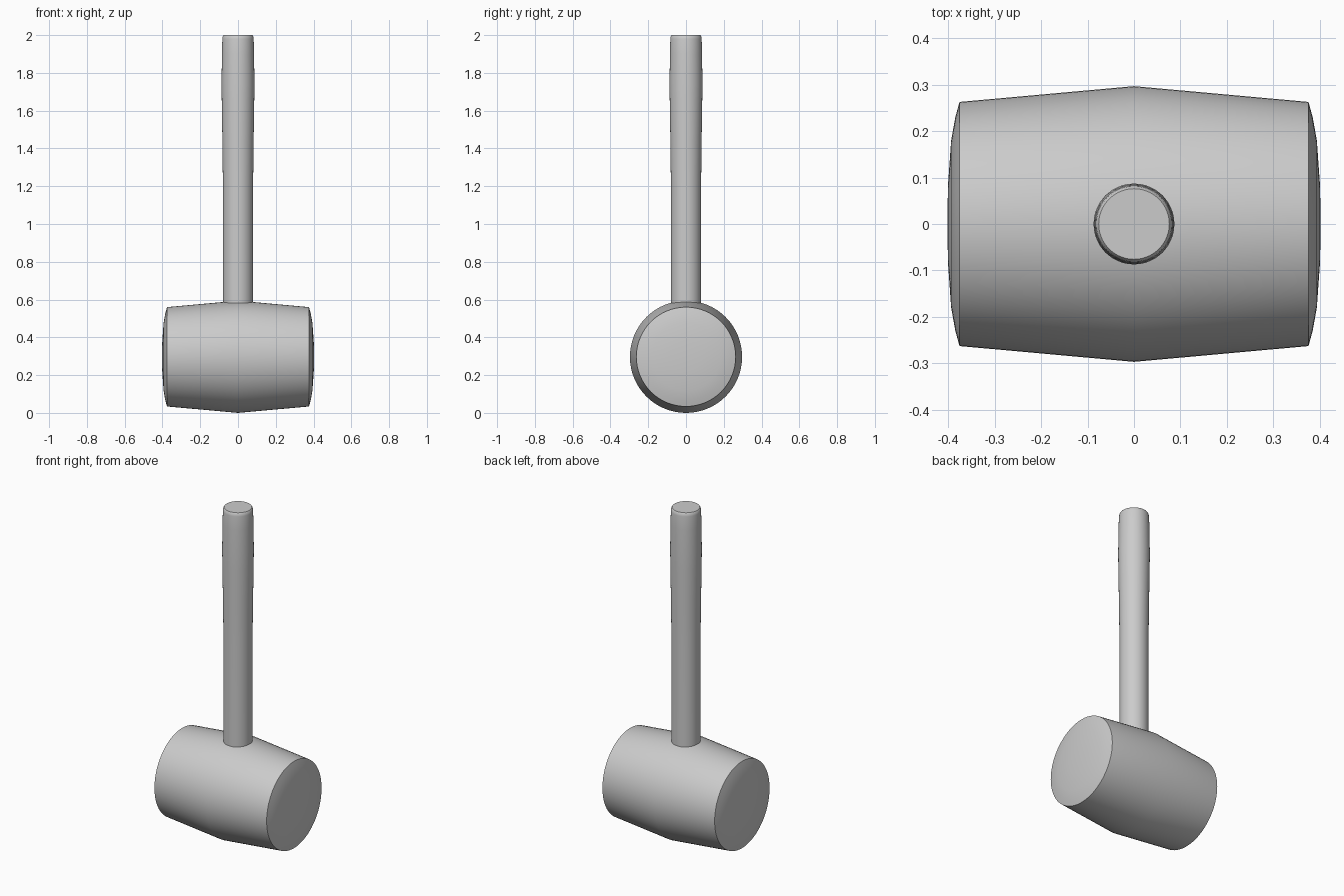
import bpy, bmesh, math
from mathutils import Matrix

if "Cube" in bpy.data.objects:
    bpy.data.objects.remove(bpy.data.objects["Cube"])


def lathe(name, profile, matrix, segments=64):
    """Spin (radius, height) points around z, then place with matrix."""
    bm = bmesh.new()
    verts = [bm.verts.new((r, 0, h)) for r, h in profile]
    edges = [bm.edges.new(pair) for pair in zip(verts, verts[1:])]
    bmesh.ops.spin(bm, geom=verts + edges, cent=(0, 0, 0), axis=(0, 0, 1),
                   angle=math.tau, steps=segments)
    bmesh.ops.remove_doubles(bm, verts=bm.verts, dist=1e-5)
    bmesh.ops.recalc_face_normals(bm, faces=bm.faces)
    bm.transform(matrix)
    mesh = bpy.data.meshes.new(name)
    bm.to_mesh(mesh)
    bm.free()
    obj = bpy.data.objects.new(name, mesh)
    bpy.context.collection.objects.link(obj)
    bpy.ops.object.select_all(action='DESELECT')
    obj.select_set(True)
    bpy.context.view_layer.objects.active = obj
    bpy.ops.object.shade_smooth_by_angle(angle=math.radians(35))
    return obj


# Barrel-shaped head lying along x, with slightly domed striking faces
half = [(0.0, 0.402), (0.08, 0.401), (0.18, 0.394), (0.23, 0.385), (0.263, 0.376)]
head_profile = half + [(0.297, 0.0)] + [(r, -h) for r, h in reversed(half)]
lathe("mallet_head", head_profile,
      Matrix.Translation((0, 0, 0.297)) @ Matrix.Rotation(math.pi / 2, 4, 'Y'))

# Round handle with a gently swollen grip and a rounded top edge
handle_profile = [(0.0, 0.54), (0.08, 0.54), (0.08, 1.2), (0.082, 1.4),
                  (0.086, 1.65), (0.087, 1.75), (0.085, 1.9), (0.083, 1.98),
                  (0.081, 1.993), (0.076, 2.0), (0.0, 2.0)]
lathe("handle", handle_profile, Matrix.Identity(4))
